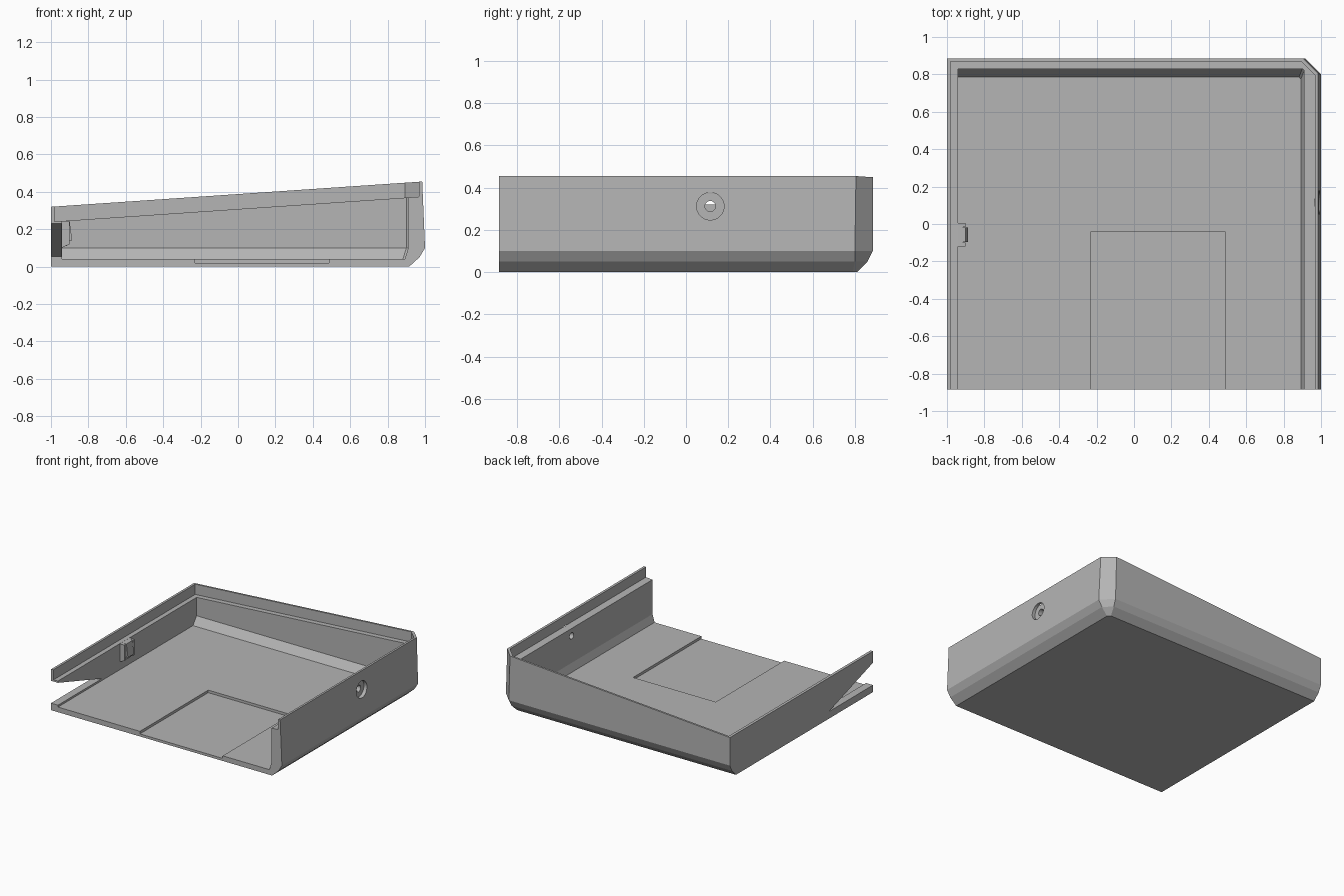
import bpy, bmesh, math

cube = bpy.data.objects.get("Cube")
if cube:
    bpy.data.objects.remove(cube, do_unlink=True)

FRONT = -0.885
SLOPE = 0.068

grey = bpy.data.materials.new("grey_plastic")
grey.use_nodes = True
GREY = (0.46, 0.46, 0.46, 1)
grey.diffuse_color = GREY
grey.node_tree.nodes["Principled BSDF"].inputs["Base Color"].default_value = GREY


def finish(bm, name):
    bmesh.ops.recalc_face_normals(bm, faces=bm.faces[:])
    mesh = bpy.data.meshes.new(name)
    bm.to_mesh(mesh)
    bm.free()
    mesh.materials.append(grey)
    obj = bpy.data.objects.new(name, mesh)
    bpy.context.collection.objects.link(obj)
    return obj


def prism(name, profile, axis, lo, hi):
    """Extrude a 2D profile along x (profile is y, z) or y (profile is x, z)."""
    bm = bmesh.new()
    def ring(d):
        return [bm.verts.new((d, a, b) if axis == "x" else (a, d, b)) for a, b in profile]
    r0, r1 = ring(lo), ring(hi)
    bm.faces.new(r0)
    bm.faces.new(r1)
    n = len(profile)
    for i in range(n):
        j = (i + 1) % n
        bm.faces.new((r0[i], r0[j], r1[j], r1[i]))
    return finish(bm, name)


def box_profile(a0, a1, b0, b1):
    return [(a0, b0), (a1, b0), (a1, b1), (a0, b1)]


def circle(y, z, r, n=32):
    return [(y + r * math.cos(math.tau * i / n), z + r * math.sin(math.tau * i / n))
            for i in range(n)]


def cut(target, cutter):
    mod = target.modifiers.new("cut", "BOOLEAN")
    mod.operation = "DIFFERENCE"
    mod.solver = "EXACT"
    mod.object = cutter
    bpy.context.view_layer.objects.active = target
    bpy.ops.object.modifier_apply(modifier=mod.name)
    bpy.data.objects.remove(cutter, do_unlink=True)


# Tray shell: rings run up the outside, over the lip and ledge, down the inside
# left, right, back, corner chamfer, height, slope
RINGS = [
    (-1.0, 0.915, 0.81, 0.02, 0.0, 0),
    (-1.0, 0.97, 0.86, 0.06, 0.05, 0),
    (-1.0, 1.0, 0.885, 0.085, 0.10, 0),
    (-1.0, 0.985, 0.885, 0.08, 0.32, SLOPE),
    (-0.98, 0.967, 0.87, 0.075, 0.32, SLOPE),
    (-0.98, 0.967, 0.87, 0.075, 0.24, SLOPE),
    (-0.94, 0.91, 0.83, 0.01, 0.24, SLOPE),
    (-0.94, 0.91, 0.83, 0.01, 0.10, 0),
    (-0.94, 0.892, 0.785, 0.01, 0.04, 0),
]
bm = bmesh.new()
rings = []
for left, right, back, c, z, s in RINGS:
    plan = [(left, FRONT), (left, back), (right - c, back), (right, back - c), (right, FRONT)]
    rings.append([bm.verts.new((x, y, z + s * (x + 1))) for x, y in plan])
for a, b in zip(rings, rings[1:]):
    for i in range(4):
        bm.faces.new((a[i], a[i + 1], b[i + 1], b[i]))
bm.faces.new(rings[0])
bm.faces.new(rings[-1])
bm.faces.new([r[0] for r in rings] + [r[-1] for r in reversed(rings)])
tray = finish(bm, "tray_shell")

# Floor recess, open at the front
cut(tray, prism("recess_cutter", box_profile(-0.23, 0.487, 0.02, 0.2), "y", FRONT - 0.1, -0.04))
# Tapered notch in the side wall
cut(tray, prism("notch_cutter", [(FRONT - 0.1, 0.055), (-0.34, 0.055), (FRONT - 0.1, 0.262)],
                "x", -1.1, -0.93))
# Counterbored screw hole
cut(tray, prism("counterbore_cutter", circle(0.115, 0.312, 0.065), "x", 0.965, 1.1))
cut(tray, prism("hole_cutter", circle(0.115, 0.312, 0.025), "x", 0.85, 1.1))

# Latch on the side wall: two cheeks, a back plate and a sprung tab
for name, y0, y1 in (("front", -0.12, -0.1), ("rear", -0.015, 0.005)):
    prism("latch_cheek_" + name,
          [(-0.945, 0.10), (-0.9, 0.12), (-0.9, 0.243), (-0.945, 0.243)], "y", y0, y1)
prism("latch_plate", box_profile(-0.945, -0.915, 0.11, 0.243), "y", -0.1, -0.015)
prism("latch_tab", [(-0.92, 0.14), (-0.887, 0.14), (-0.9, 0.243), (-0.92, 0.243)],
      "y", -0.095, -0.02)
